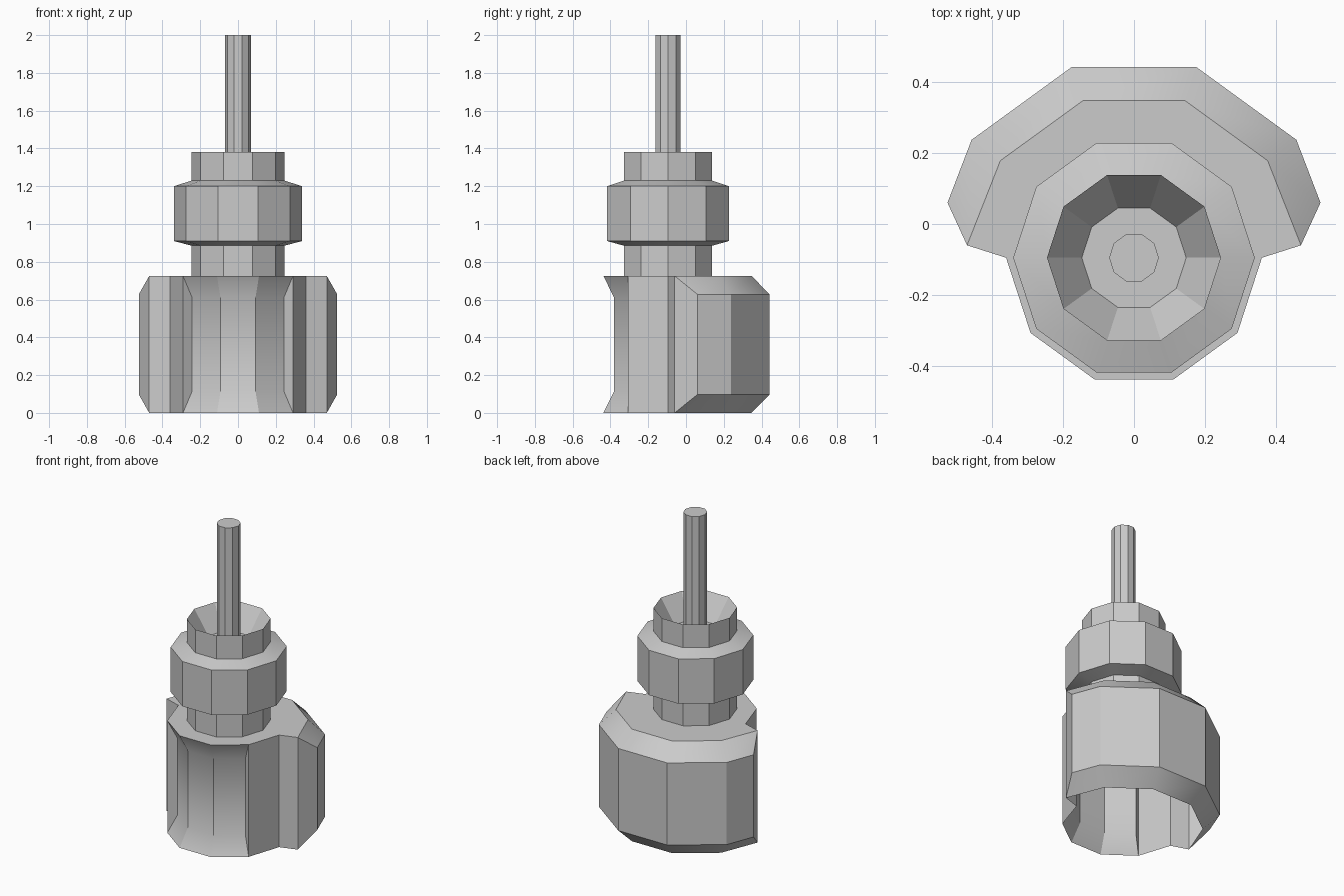
import bpy, bmesh
from math import sin, cos, radians

cube = bpy.data.objects.get("Cube")
if cube:
    bpy.data.objects.remove(cube, do_unlink=True)

SIDES = 10
AXIS_Y = -0.095          # shared axis of all the turned parts
BASE_TOP = 0.725

grey = bpy.data.materials.new("plain grey")
grey.use_nodes = True
grey.diffuse_color = (0.6, 0.6, 0.6, 1)
grey.node_tree.nodes["Principled BSDF"].inputs["Base Color"].default_value = (0.6, 0.6, 0.6, 1)


def polar(radius, angle):
    a = radians(angle)
    return radius * cos(a), AXIS_Y + radius * sin(a)


def finish(name, bm):
    bmesh.ops.remove_doubles(bm, verts=bm.verts, dist=0.0005)
    mesh = bpy.data.meshes.new(name)
    bm.to_mesh(mesh)
    bm.free()
    mesh.materials.append(grey)
    obj = bpy.data.objects.new(name, mesh)
    bpy.context.collection.objects.link(obj)
    bpy.ops.object.select_all(action='DESELECT')
    obj.select_set(True)
    bpy.context.view_layer.objects.active = obj
    bpy.ops.object.shade_smooth_by_angle(angle=radians(30))
    return obj


def skin(bm, columns):
    """Join a closed loop of vertical point columns with outward quads."""
    cols = [[bm.verts.new(p) for p in col] for col in columns]
    for a, b in zip(cols, cols[1:] + cols[:1]):
        for i in range(len(a) - 1):
            bm.faces.new((a[i], b[i], b[i + 1], a[i + 1]))
    return cols


def turned(name, profile):
    """Ten-sided turned part from (radius, z) points, capped at its last ring."""
    bm = bmesh.new()
    cols = skin(bm, [[(*polar(r, k * 360 / SIDES), z) for r, z in profile]
                     for k in range(SIDES)])
    bm.faces.new([c[-1] for c in cols])
    finish(name, bm)


# Neck, wide ring and funnel-shaped socket
turned("collar", [(0.245, BASE_TOP), (0.245, 0.885), (0.34, 0.91), (0.34, 1.2),
                  (0.245, 1.23), (0.245, 1.38), (0.147, 1.23)])

# Thin post standing in the socket
turned("post", [(0.07, 1.23), (0.07, 2.0)])


# Base: an open-bottomed shell, recessed in front and bulging behind
def column(end, middle, inset):
    heights = (0, inset, BASE_TOP - inset, BASE_TOP)
    return [(*p, z) for p, z in zip((end, middle, middle, end), heights)]


def recess(angle):
    return column(polar(0.36, angle), polar(0.3, angle), 0.115)


def bulge(angle):
    return column(polar(0.465, angle), polar(0.565, angle), 0.097)


shoulder = (0.47, -0.06)
half = [recess(-72), recess(-36),
        column(polar(0.36, -36), polar(0.36, -36), 0.115),
        column(polar(0.36, 0), polar(0.36, 0), 0.097),
        column(shoulder, shoulder, 0.097),
        column(shoulder, (0.525, 0.06), 0.097),
        bulge(36), bulge(72)]
mirrored = [[(-x, y, z) for x, y, z in col] for col in reversed(half)]

bm = bmesh.new()
skin(bm, half + mirrored)
bmesh.ops.remove_doubles(bm, verts=bm.verts, dist=0.0005)
rim = [e for e in bm.edges if e.is_boundary and all(v.co.z > 0.7 for v in e.verts)]
lid = bmesh.ops.edgeloop_fill(bm, edges=rim)["faces"]
for face in lid:
    face.normal_update()
    if face.normal.z < 0:
        face.normal_flip()
bmesh.ops.dissolve_limit(bm, angle_limit=radians(1), verts=bm.verts, edges=bm.edges)
finish("base", bm)
